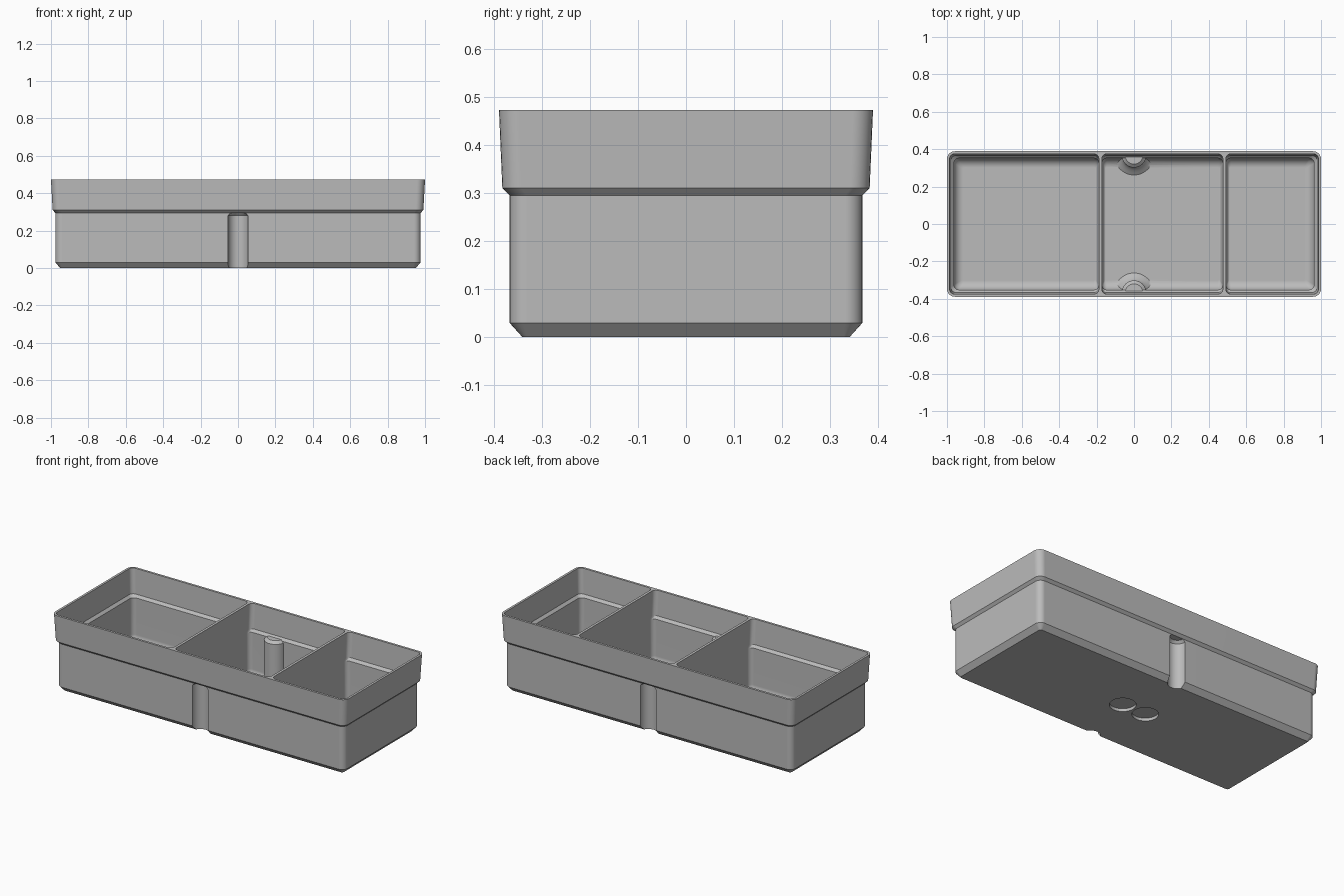
import bpy, bmesh
from math import sin, cos, pi, radians

cube = bpy.data.objects.get("Cube")
if cube:
    bpy.data.objects.remove(cube, do_unlink=True)

grey = bpy.data.materials.new("plain_grey")
grey.use_nodes = True
grey.diffuse_color = (0.5, 0.5, 0.5, 1)
grey.node_tree.nodes["Principled BSDF"].inputs["Base Color"].default_value = (0.5, 0.5, 0.5, 1)


def rounded_rect(x0, x1, y, r, z, steps=6):
    """Ring of points around a rectangle with rounded corners."""
    corners = [(x1 - r, y - r), (x0 + r, y - r), (x0 + r, r - y), (x1 - r, r - y)]
    ring = []
    for q, (cx, cy) in enumerate(corners):
        for k in range(steps + 1):
            a = (q + k / steps) * pi / 2
            ring.append((cx + r * cos(a), cy + r * sin(a), z))
    return ring


def circle(x, y, r, z, sides=48):
    return [(x + r * cos(2 * pi * k / sides), y + r * sin(2 * pi * k / sides), z)
            for k in range(sides)]


def loft(name, rings):
    """Closed solid skinned through equal-length rings."""
    bm = bmesh.new()
    loops = [[bm.verts.new(p) for p in ring] for ring in rings]
    n = len(loops[0])
    for a, b in zip(loops, loops[1:]):
        for i in range(n):
            j = (i + 1) % n
            bm.faces.new((a[i], a[j], b[j], b[i]))
    bm.faces.new(loops[0])
    bm.faces.new(loops[-1])
    bmesh.ops.recalc_face_normals(bm, faces=bm.faces)
    mesh = bpy.data.meshes.new(name)
    bm.to_mesh(mesh)
    bm.free()
    mesh.materials.append(grey)
    obj = bpy.data.objects.new(name, mesh)
    bpy.context.collection.objects.link(obj)
    return obj


def subtract(target, cutter):
    cutter.hide_render = True
    mod = target.modifiers.new("cut", "BOOLEAN")
    mod.operation = "DIFFERENCE"
    mod.solver = "EXACT"
    mod.object = cutter
    bpy.context.view_layer.objects.active = target
    bpy.ops.object.modifier_apply(modifier=mod.name)
    bpy.data.objects.remove(cutter, do_unlink=True)


# Outer body: chamfered base, straight wall, flared rim band
profile = [(0, 0.95, 0.34, 0.012), (0.03, 0.977, 0.367, 0.036), (0.295, 0.977, 0.367, 0.036),
           (0.31, 0.991, 0.382, 0.04), (0.473, 1.0, 0.389, 0.042)]
tray = loft("tray", [rounded_rect(-x, x, y, r, z) for z, x, y, r in profile])

FLOOR, FILLET, HALF_Y = 0.03, 0.05, 0.389


def compartment(name, x0, x1, left_end=False, right_end=False):
    """Cavity with an inner ledge on the outside walls and a filleted floor."""
    rows = [(0.49, 0.013, 0), (0.32, 0.022, 0), (0.305, 0.037, 0)]
    for k in range(7):
        a = k / 6 * pi / 2
        rows.append((FLOOR + FILLET * (1 - sin(a)), 0.037, FILLET * (1 - cos(a))))
    rings = []
    for z, wall, curve in rows:
        inset = wall + curve
        a = x0 + (inset if left_end else 0.4 * curve)
        b = x1 - (inset if right_end else 0.4 * curve)
        r = max(0.006, 0.027 - 0.4 * curve)
        rings.append(rounded_rect(a, b, HALF_Y - inset, r, z))
    return loft(name, rings)


# Three compartments, leaving two thin dividers between them
DIV_A, DIV_B, HALF_T = -0.18, 0.483, 0.008
left_cavity = compartment("cavity_a", -1, DIV_A - HALF_T, left_end=True)
mid_cavity = compartment("cavity_b", DIV_A + HALF_T, DIV_B - HALF_T)
right_cavity = compartment("cavity_c", DIV_B + HALF_T, 1, right_end=True)

# Half-round bosses on the middle walls, flared into the floor
boss = [(0.01, 0.105), (0.03, 0.105)]
for k in range(1, 7):
    a = k / 6 * pi / 2
    boss.append((0.03 + 0.04 * sin(a), 0.065 + 0.04 * (1 - sin(a)) ** 1.5))
boss += [(0.295, 0.065), (0.31, 0.047)]
for side in (-1, 1):
    subtract(mid_cavity, loft("boss", [circle(0, side * 0.367, r, z) for z, r in boss]))
for cavity in (left_cavity, mid_cavity, right_cavity):
    subtract(tray, cavity)

# Vertical half-round grooves outside, matching the bosses
groove = [(-0.05, 0.054), (0.28, 0.054), (0.295, 0.04)]
for side in (-1, 1):
    subtract(tray, loft("groove", [circle(0, side * 0.367, r, z) for z, r in groove]))

# Two round recesses under the base
for x in (-0.08, 0.08):
    subtract(tray, loft("recess", [circle(x, 0, 0.073, z) for z in (-0.05, 0.018)]))

# Smooth the curves, keep the edges crisp
bpy.ops.object.select_all(action="DESELECT")
tray.select_set(True)
bpy.context.view_layer.objects.active = tray
bpy.ops.object.shade_smooth_by_angle(angle=radians(30))
weighted = tray.modifiers.new("weighted_normals", "WEIGHTED_NORMAL")
weighted.keep_sharp = True
